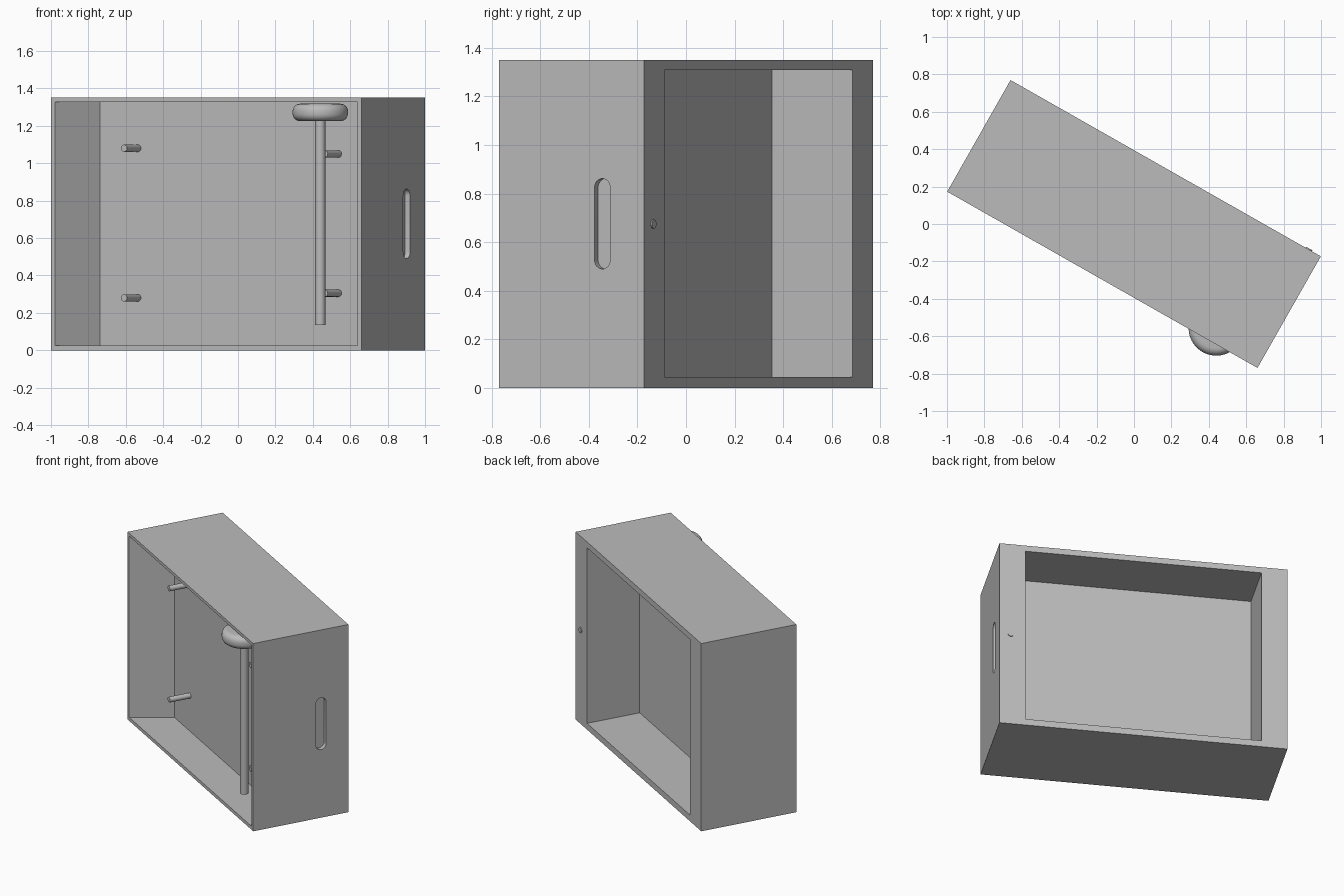
import bpy, bmesh, math
from mathutils import Matrix, Vector

if "Cube" in bpy.data.objects:
    bpy.data.objects.remove(bpy.data.objects["Cube"], do_unlink=True)

WIDTH, DEPTH, HEIGHT = 1.908, 0.686, 1.35
FRONT, BACK, SIDE = -DEPTH / 2, DEPTH / 2, WIDTH / 2
PANEL_FRONT, PANEL_BACK = -0.077, -0.037
TURN = Matrix.Rotation(math.radians(-29.6), 4, "Z")

grey = bpy.data.materials.new("plain_grey")
grey.use_nodes = True
grey.diffuse_color = (0.5, 0.5, 0.5, 1)
grey.node_tree.nodes["Principled BSDF"].inputs["Base Color"].default_value = (0.5, 0.5, 0.5, 1)


def finish(name, bm):
    """Turn a bmesh into a named object in the cabinet's own frame."""
    bmesh.ops.recalc_face_normals(bm, faces=bm.faces[:])
    mesh = bpy.data.meshes.new(name)
    bm.to_mesh(mesh)
    bm.free()
    mesh.materials.append(grey)
    obj = bpy.data.objects.new(name, mesh)
    bpy.context.collection.objects.link(obj)
    return obj


def prism(name, outline, low, high):
    """Extrude a plan outline between two heights."""
    bm = bmesh.new()
    face = bm.faces.new([bm.verts.new((x, y, low)) for x, y in outline])
    top = bmesh.ops.extrude_face_region(bm, geom=[face])["geom"]
    moved = [v for v in top if isinstance(v, bmesh.types.BMVert)]
    bmesh.ops.translate(bm, verts=moved, vec=(0, 0, high - low))
    return finish(name, bm)


def rod(name, start, end, radius, rounding=0, sides=32):
    """Cylinder between two points, with optional rounded rims."""
    start, end = Vector(start), Vector(end)
    axis = end - start
    bm = bmesh.new()
    place = Matrix.Translation((start + end) / 2) @ axis.to_track_quat("Z", "Y").to_matrix().to_4x4()
    bmesh.ops.create_cone(bm, cap_ends=True, segments=sides, radius1=radius,
                          radius2=radius, depth=axis.length, matrix=place)
    if rounding:
        rims = [e for e in bm.edges if any(len(f.verts) > 4 for f in e.link_faces)]
        bmesh.ops.bevel(bm, geom=rims, offset=rounding, segments=6, profile=0.5, affect="EDGES")
    return finish(name, bm)


def slot(name, y, low, high, radius, depth):
    """Round-ended slot cutter for the side wall."""
    bm = bmesh.new()
    ring = []
    for centre, first in ((high - radius, 0), (low + radius, math.pi)):
        for i in range(13):
            a = first + math.pi * i / 12
            ring.append(bm.verts.new((SIDE - depth, y + radius * math.cos(a), centre + radius * math.sin(a))))
    face = bm.faces.new(ring)
    out = bmesh.ops.extrude_face_region(bm, geom=[face])["geom"]
    bmesh.ops.translate(bm, vec=(depth + 0.1, 0, 0),
                        verts=[v for v in out if isinstance(v, bmesh.types.BMVert)])
    return finish(name, bm)


def cut(target, cutter):
    """Subtract the cutter and remove it."""
    cutter.hide_render = True
    mod = target.modifiers.new("cut", "BOOLEAN")
    mod.operation, mod.solver, mod.object = "DIFFERENCE", "EXACT", cutter
    bpy.context.view_layer.objects.active = target
    bpy.ops.object.modifier_apply(modifier=mod.name)
    bpy.data.objects.remove(cutter, do_unlink=True)


def mirrored(points):
    return points + [(-x, y) for x, y in reversed(points)]


# Cabinet: tapered front cavity, straight back recess, grip slot in one side
cabinet = prism("cabinet", mirrored([(SIDE, FRONT), (SIDE, BACK)]), 0, HEIGHT)
slope = (0.931 - 0.806) / (PANEL_FRONT - FRONT)
cut(cabinet, prism("front_cutter", mirrored(
    [(0.931 + slope * 0.1, FRONT - 0.1), (0.806, PANEL_FRONT)]), 0.025, 1.328))
cut(cabinet, prism("back_cutter", mirrored([(0.782, PANEL_BACK), (0.782, BACK + 0.1)]), 0.045, 1.308))
cut(cabinet, slot("slot_cutter", 0.146, 0.49, 0.862, 0.037, 0.03))
parts = [cabinet]

# Pegs standing out of the middle panel
for side, x, heights in (("right", -0.572, (0.28, 1.08)), ("left", 0.662, (0.305, 1.05))):
    for level, z in zip(("lower", "upper"), heights):
        parts.append(rod(f"{side}_{level}_peg", (x, PANEL_FRONT + 0.01, z), (x, -0.227, z), 0.019))

# Upright pole with its rounded head
px, py = 0.657, -0.266
parts.append(rod("pole", (px, py, 0.135), (px, py, 1.25), 0.027))
parts.append(rod("pole_head", (px, py, 1.225), (px, py, 1.318), 0.148, 0.04, 64))

# Small button on the back frame
parts.append(rod("back_button", (0.879, BACK - 0.01, 0.675), (0.879, BACK + 0.006, 0.675), 0.019))

# Turn everything and shade the round parts smoothly
for part in parts:
    part.data.transform(TURN)
    bpy.ops.object.select_all(action="DESELECT")
    part.select_set(True)
    bpy.context.view_layer.objects.active = part
    bpy.ops.object.shade_smooth_by_angle(angle=math.radians(35))
